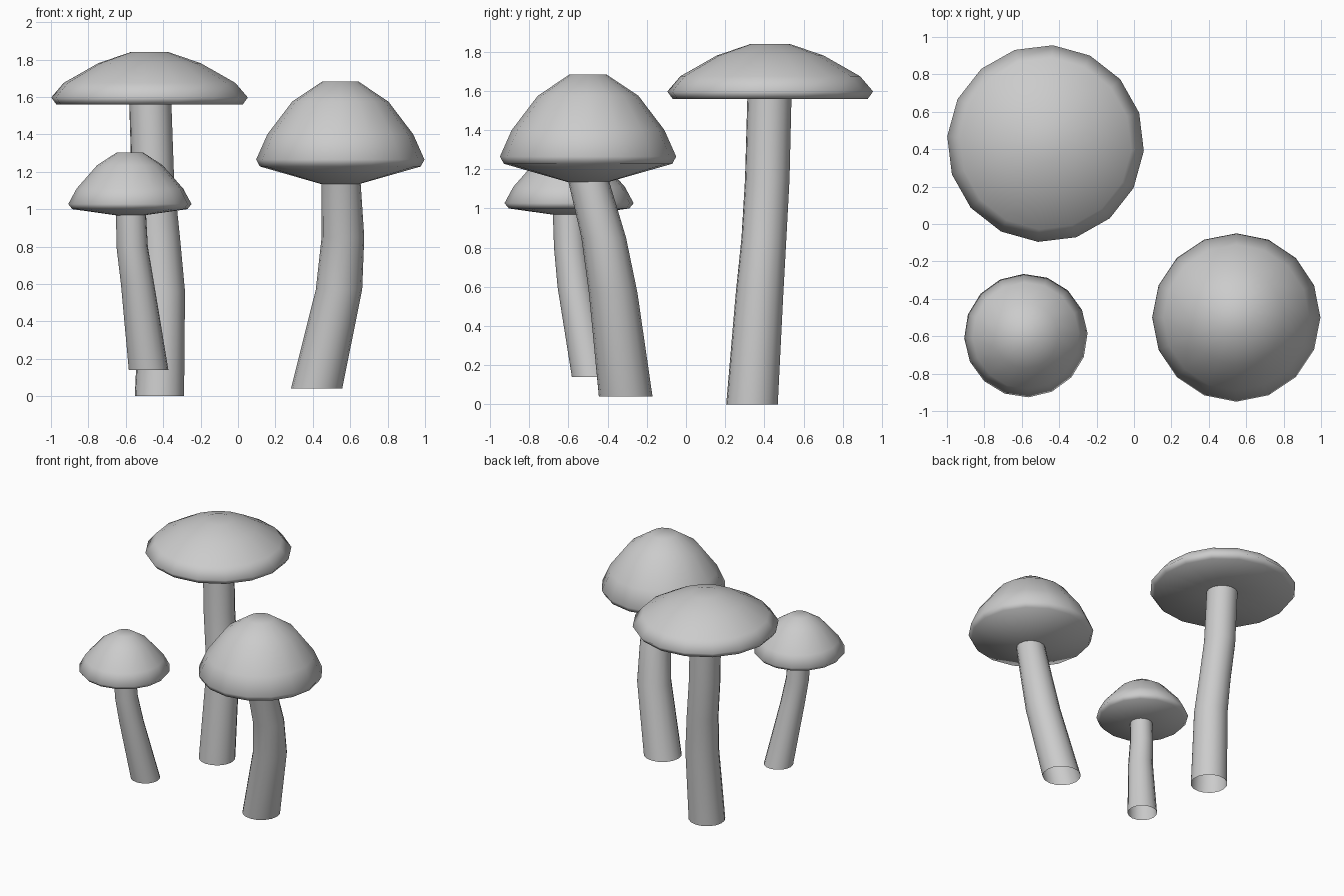
import bpy, bmesh
from math import cos, sin, tau, radians
from mathutils import Vector

if "Cube" in bpy.data.objects:
    bpy.data.objects.remove(bpy.data.objects["Cube"])

SIDES = 16


def loft(name, rings, turn=0, capped=False):
    """Skin a stack of circular rings given as (x, y, z, radius)."""
    bm = bmesh.new()
    loops = []
    for x, y, z, r in rings:
        angles = [radians(turn) + tau * i / SIDES for i in range(SIDES)]
        loops.append([bm.verts.new((x + r * cos(a), y + r * sin(a), z)) for a in angles])
    for low, high in zip(loops, loops[1:]):
        for i in range(SIDES):
            j = (i + 1) % SIDES
            bm.faces.new((low[i], low[j], high[j], high[i]))
    if capped:
        bm.faces.new(loops[0][::-1])
        bm.faces.new(loops[-1])
    for f in bm.faces:
        f.smooth = True
    mesh = bpy.data.meshes.new(name)
    bm.to_mesh(mesh)
    bm.free()
    obj = bpy.data.objects.new(name, mesh)
    bpy.context.collection.objects.link(obj)
    return obj


def mushroom(name, centre, turn, cap_profile, stem_path):
    loft(name + "_cap", [(*centre, z, r) for r, z in cap_profile], turn, True)
    loft(name + "_stem", stem_path, turn)  # open tube


# Tall mushroom with a wide shallow cap
mushroom("tall_mushroom", (-0.473, 0.43), -4.3,
         [(0.10, 1.56), (0.50, 1.56), (0.527, 1.597), (0.46, 1.675), (0.275, 1.78), (0.10, 1.84)],
         [(-0.42, 0.337, 0.0, 0.132), (-0.405, 0.375, 0.56, 0.122),
          (-0.425, 0.398, 0.85, 0.115), (-0.455, 0.415, 1.15, 0.114), (-0.469, 0.426, 1.57, 0.113)])

# Medium mushroom with a high domed cap
mushroom("medium_mushroom", (0.547, -0.50), 0,
         [(0.105, 1.135), (0.43, 1.228), (0.45, 1.265), (0.39, 1.40), (0.257, 1.575), (0.096, 1.683)],
         [(0.42, -0.308, 0.04, 0.137), (0.54, -0.372, 0.57, 0.124),
          (0.561, -0.42, 0.85, 0.114), (0.551, -0.50, 1.15, 0.104)])

# Small mushroom
mushroom("small_mushroom", (-0.578, -0.597), 2.3,
         [(0.075, 0.967), (0.308, 1.0), (0.33, 1.027), (0.285, 1.11), (0.175, 1.235), (0.07, 1.303)],
         [(-0.478, -0.477, 0.14, 0.106), (-0.537, -0.567, 0.60, 0.089),
          (-0.566, -0.59, 0.80, 0.084), (-0.572, -0.60, 0.98, 0.080)])
